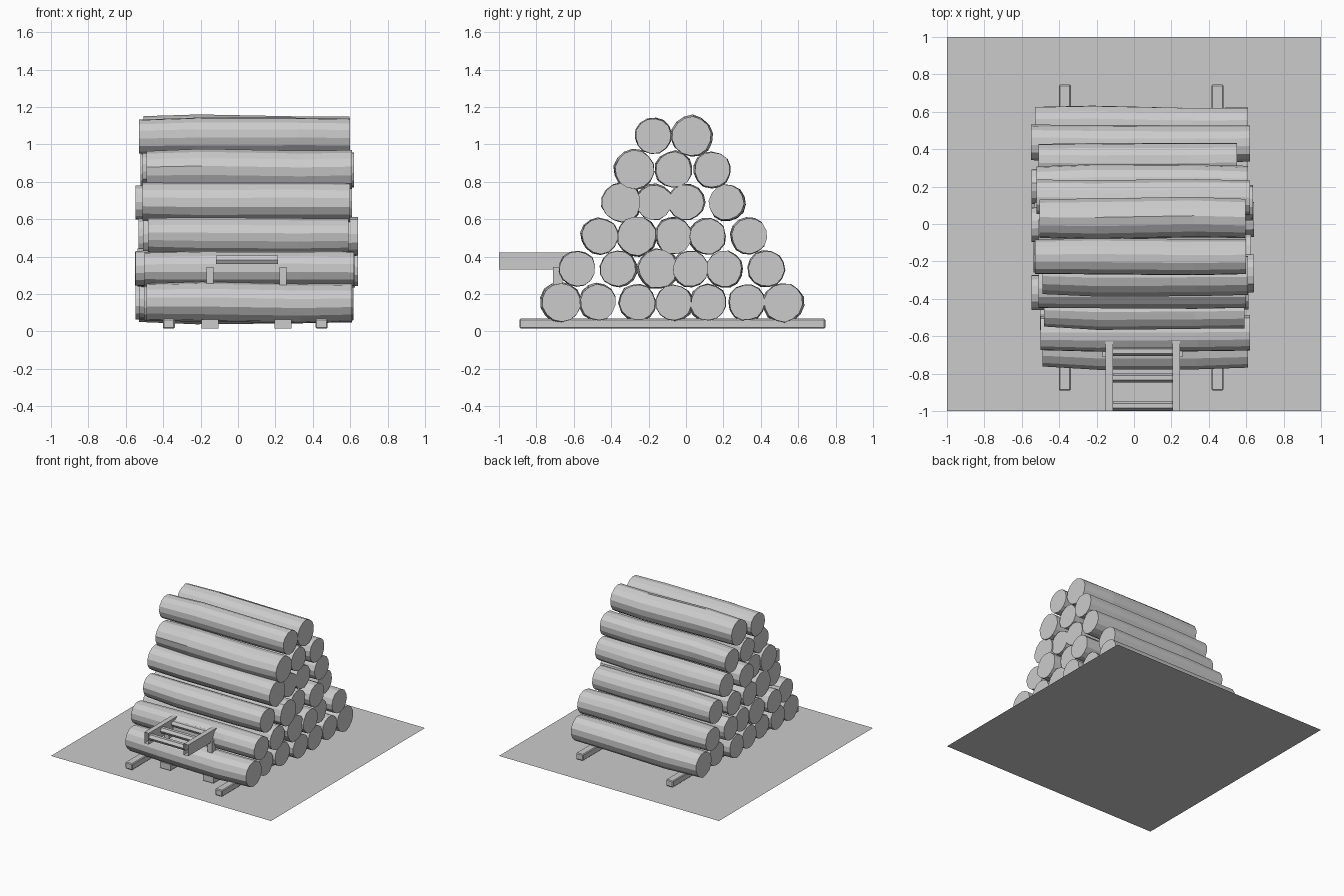
import bpy, bmesh, math, random
from mathutils import Matrix

random.seed(4)
if "Cube" in bpy.data.objects:
    bpy.data.objects.remove(bpy.data.objects["Cube"])

grey = bpy.data.materials.new("plain grey")
grey.use_nodes = True
grey.diffuse_color = (0.6, 0.6, 0.6, 1)
grey.node_tree.nodes["Principled BSDF"].inputs["Base Color"].default_value = (0.6, 0.6, 0.6, 1)


def finish(name, bm):
    mesh = bpy.data.meshes.new(name)
    bm.to_mesh(mesh)
    bm.free()
    mesh.materials.append(grey)
    obj = bpy.data.objects.new(name, mesh)
    bpy.context.collection.objects.link(obj)
    return obj


def box(name, low, high, open_ends=False, bevel=0):
    bm = bmesh.new()
    size = [b - a for a, b in zip(low, high)]
    mid = [(a + b) / 2 for a, b in zip(low, high)]
    bmesh.ops.create_cube(bm, size=1, matrix=Matrix.Translation(mid) @ Matrix.Diagonal((*size, 1)))
    if open_ends:
        ends = [f for f in bm.faces if abs(f.normal.y) > 0.9]
        bmesh.ops.delete(bm, geom=ends, context='FACES_ONLY')
    obj = finish(name, bm)
    if bevel:
        mod = obj.modifiers.new("soft corners", 'BEVEL')
        mod.width = bevel
    return obj


def log(name, x0, x1, y, z, r, sides=14):
    """Slightly crooked round log, swelling a little between its ends."""
    bm = bmesh.new()
    rings = []
    turn = random.uniform(0, 1)
    uneven = [random.uniform(0.97, 1.03) for i in range(sides)]
    for t, swell in ((0, 0.98), (0.27, 1.04), (0.75, 1.03), (1, 1)):
        cy = y + random.uniform(-1, 1) * 0.007 * (t < 1)
        cz = z + random.uniform(-1, 1) * 0.005 * (t < 1)
        ring = []
        for i in range(sides):
            a = turn + math.tau * i / sides
            rad = r * swell * uneven[i] * random.uniform(0.985, 1.015)
            ring.append(bm.verts.new((x0 + (x1 - x0) * t, cy + rad * math.cos(a), cz + rad * math.sin(a))))
        rings.append(ring)
    for a, b in zip(rings, rings[1:]):
        for i in range(sides):
            j = (i + 1) % sides
            bm.faces.new((a[i], a[j], b[j], b[i]))
    bm.faces.new(rings[0])
    bm.faces.new(rings[-1])
    bmesh.ops.recalc_face_normals(bm, faces=bm.faces)
    return finish(name, bm)


# Ground sheet
bm = bmesh.new()
bmesh.ops.create_grid(bm, x_segments=1, y_segments=1, size=1)
finish("ground_sheet", bm)

# Log pile: height, log positions, then the ends of the front and back logs
rows = [
    (0.155, (-0.665, -0.47, -0.26, -0.065, 0.12, 0.325, 0.52), (-0.49, 0.61), (-0.53, 0.61)),
    (0.335, (-0.58, -0.365, -0.15, 0.025, 0.205, 0.43), (-0.5, 0.62), (-0.55, 0.62)),
    (0.51, (-0.46, -0.265, -0.065, 0.115, 0.34), (-0.48, 0.59), (-0.51, 0.55)),
    (0.69, (-0.345, -0.17, 0, 0.215), (-0.51, 0.6), (-0.52, 0.61)),
    (0.865, (-0.275, -0.065, 0.14), (-0.49, 0.61), (-0.52, 0.62)),
    (1.045, (-0.175, 0.03), (-0.53, 0.6), (-0.505, 0.595)),
]
thick = {(0, 0), (0, 6), (1, 2), (2, 1), (3, 0), (4, 0), (5, 1)}
for k, (z, ys, front, back) in enumerate(rows):
    for n, y in enumerate(ys):
        if n == 0:
            x0, x1 = front
        elif n == len(ys) - 1:
            x0, x1 = back
        else:
            x0, x1 = random.uniform(-0.56, -0.5), random.uniform(0.58, 0.65)
        log(f"log_row{k + 1}_{n + 1}", x0, x1, y, z, 0.104 if (k, n) in thick else 0.095)

# Skids under the pile
for side, x in (("right", -0.37), ("left", 0.447)):
    box(f"skid_{side}", (x - 0.032, -0.89, 0.015), (x + 0.032, 0.745, 0.068), bevel=0.006)

# Ladder frame with rails, posts and feet
for side, rail, post in (("right", -0.132, -0.15), ("left", 0.227, 0.241)):
    box(f"ladder_rail_{side}", (rail - 0.02, -1, 0.33), (rail + 0.02, -0.6, 0.422), open_ends=True)
    box(f"ladder_post_{side}", (post - 0.019, -0.71, 0.06), (post + 0.019, -0.66, 0.345))
    box(f"ladder_foot_{side}", (post - 0.046, -0.73, 0.015), (post + 0.046, -0.62, 0.065))

# Ladder rungs
for n, y in enumerate((-0.972, -0.822, -0.68)):
    bm = bmesh.new()
    place = Matrix.Translation((0.048, y, 0.383)) @ Matrix.Rotation(math.pi / 2, 4, 'Y')
    bmesh.ops.create_cone(bm, cap_ends=True, segments=6, radius1=0.026, radius2=0.026, depth=0.33, matrix=place)
    finish(f"ladder_rung_{n + 1}", bm)
